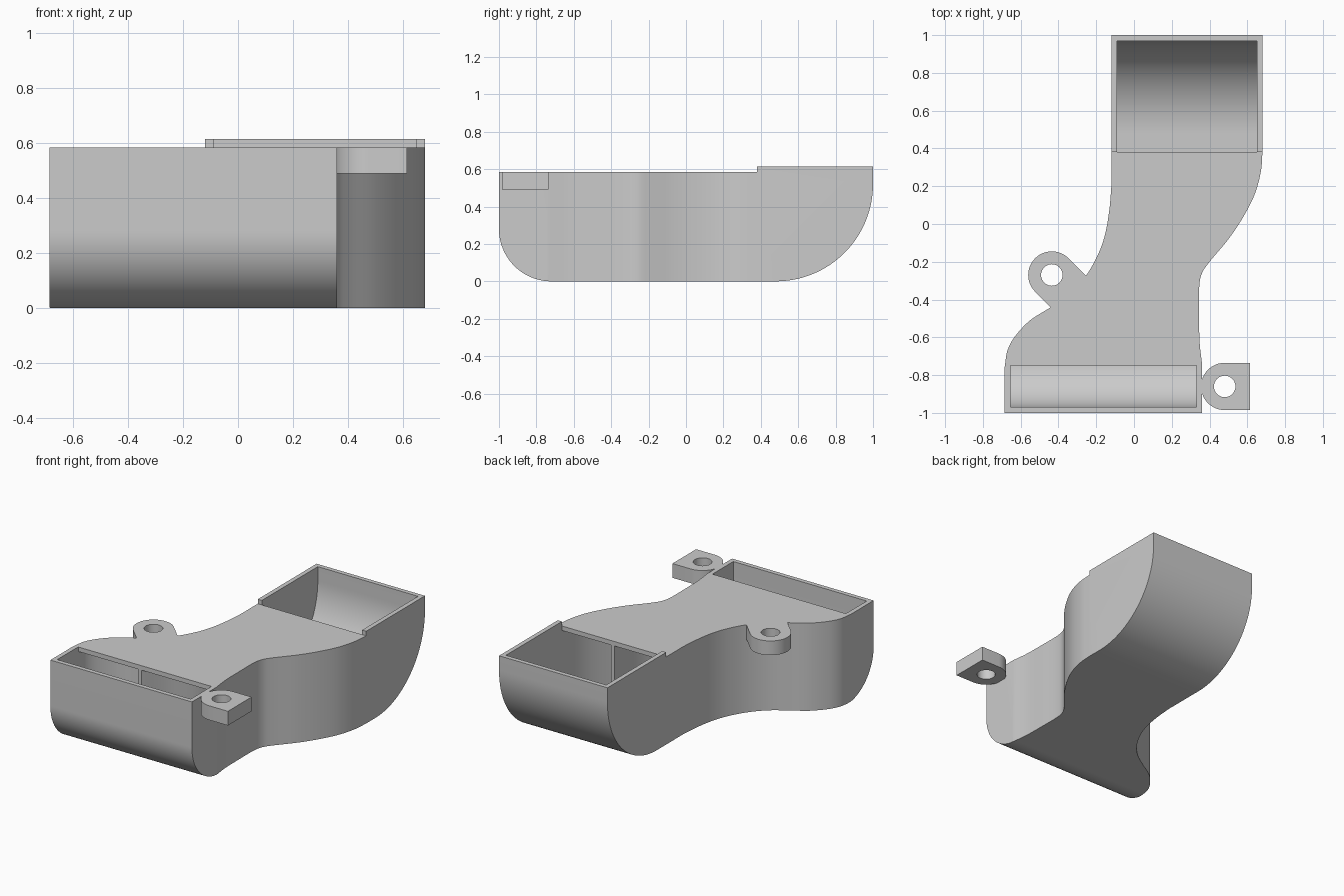
import bpy, bmesh, math
from mathutils import Vector

cube = bpy.data.objects.get("Cube")
if cube:
    bpy.data.objects.remove(cube, do_unlink=True)

WALL = 0.03
TOP, LIP = 0.585, 0.615

grey = bpy.data.materials.new("light grey plastic")
grey.use_nodes = True
colour = (0.6, 0.6, 0.6, 1)
grey.diffuse_color = colour
grey.node_tree.nodes["Principled BSDF"].inputs["Base Color"].default_value = colour


def spline(points, steps=8):
    """Smooth curve through the points."""
    p = [Vector(q) for q in points]
    p = [2 * p[0] - p[1]] + p + [2 * p[-1] - p[-2]]
    out = []
    for a, b, c, d in zip(p, p[1:], p[2:], p[3:]):
        for i in range(steps):
            t = i / steps
            out.append(0.5 * (2 * b + (c - a) * t + (2 * a - 5 * b + 4 * c - d) * t ** 2
                              + (3 * b - a - 3 * c + d) * t ** 3))
    return out + [p[-2]]


def arc(cx, cy, r, start, end, steps=32):
    angles = [math.radians(start + (end - start) * i / steps) for i in range(steps + 1)]
    return [Vector((cx + r * math.cos(a), cy + r * math.sin(a))) for a in angles]


def inset(points, d):
    """Move a counter-clockwise outline inward by d."""
    out = []
    for i, p in enumerate(points):
        e1 = (p - points[i - 1]).normalized()
        e2 = (points[(i + 1) % len(points)] - p).normalized()
        n1, n2 = Vector((-e1.y, e1.x)), Vector((-e2.y, e2.x))
        out.append(p + (n1 + n2) * d / (1 + n1.dot(n2)))
    return out


def prism(name, points, lo, hi, axis="z"):
    """Extrude an outline along z (x, y points) or x (y, z points)."""
    bm = bmesh.new()
    place = (lambda p: (p[0], p[1], lo)) if axis == "z" else (lambda p: (lo, p[0], p[1]))
    face = bm.faces.new([bm.verts.new(place(p)) for p in points])
    ext = bmesh.ops.extrude_face_region(bm, geom=[face])
    move = Vector((0, 0, hi - lo)) if axis == "z" else Vector((hi - lo, 0, 0))
    bmesh.ops.translate(bm, vec=move,
                        verts=[g for g in ext["geom"] if isinstance(g, bmesh.types.BMVert)])
    bmesh.ops.recalc_face_normals(bm, faces=bm.faces)
    mesh = bpy.data.meshes.new(name)
    bm.to_mesh(mesh)
    bm.free()
    mesh.materials.append(grey)
    obj = bpy.data.objects.new(name, mesh)
    bpy.context.collection.objects.link(obj)
    return obj


def combine(obj, other, operation):
    """Apply a boolean and discard the second object."""
    mod = obj.modifiers.new(operation, "BOOLEAN")
    mod.operation, mod.object, mod.solver = operation, other, "EXACT"
    bpy.context.view_layer.objects.active = obj
    bpy.ops.object.modifier_apply(modifier=mod.name)
    bpy.data.objects.remove(other, do_unlink=True)


def side_profile(d, tops):
    """Side section with rounded lower corners, inset by d."""
    return (arc(-0.72, 0.28, 0.28 - d, 180, 270)
            + arc(0.48, 0.52, 0.52 - d, 270, 360) + [Vector(t) for t in tops])


# Plan outline of the duct
right_wall = spline([(0.36, -0.74), (0.347, -0.62), (0.345, -0.48), (0.345, -0.34),
                     (0.358, -0.265), (0.40, -0.20), (0.50, -0.08), (0.58, 0.04),
                     (0.64, 0.16), (0.672, 0.28), (0.68, 0.38)])
left_wall = spline([(-0.12, 0.20), (-0.13, 0.08), (-0.152, -0.05), (-0.19, -0.16),
                    (-0.255, -0.275), (-0.34, -0.37), (-0.44, -0.44), (-0.55, -0.51),
                    (-0.63, -0.595), (-0.67, -0.67), (-0.685, -0.76)])
outline = ([Vector((0.36, -1))] + right_wall + [Vector((0.68, 1)), Vector((-0.12, 1))]
           + left_wall + [Vector((-0.685, -1))])

# Outer shell with raised rear rim
body = prism("duct_body", outline, -0.1, 0.8)
combine(body, prism("outer_section", side_profile(
    0, [(1, LIP), (0.38, LIP), (0.38, TOP), (-1, TOP)]), -1, 1, "x"), "INTERSECT")

# Mounting ears with screw holes
for name, cx, cy, heading, length in (("left_rear_ear", -0.435, -0.27, -45, 0.16),
                                      ("front_ear", 0.48, -0.86, 0, 0.135)):
    r = 0.125
    ahead = Vector((math.cos(math.radians(heading)), math.sin(math.radians(heading)))) * length
    curve = arc(cx, cy, r, heading + 90, heading + 270)
    ear = prism(name, curve + [curve[-1] + ahead, curve[0] + ahead], 0.49, TOP)
    combine(ear, prism("screw_hole", arc(cx, cy, 0.057, 0, 360)[:-1], 0.4, 0.7), "DIFFERENCE")
    combine(body, ear, "UNION")

# Hollow passage, open at the front slot and the rear mouth
cavity = prism("passage", inset(outline, WALL), -0.1, 0.8)
ceiling = TOP - WALL
combine(cavity, prism("inner_section", side_profile(
    WALL, [(1 - WALL, 0.7), (0.38, 0.7), (0.38, ceiling), (-0.75, ceiling),
           (-0.75, 0.7), (WALL - 1, 0.7)]), -1, 1, "x"), "INTERSECT")
combine(body, cavity, "DIFFERENCE")

# Guide vane down the middle of the passage
path = spline([(-0.20, -0.75), (-0.12, -0.60), (0.0, -0.42), (0.06, -0.25),
               (0.14, -0.05), (0.23, 0.15), (0.275, 0.38)])
half = Vector((0.012, 0))
vane = prism("guide_vane", [p + half for p in path] + [p - half for p in reversed(path)],
             0.012, 0.57)

for obj in (body, vane):
    bpy.ops.object.select_all(action="DESELECT")
    obj.select_set(True)
    bpy.context.view_layer.objects.active = obj
    bpy.ops.object.shade_smooth_by_angle(angle=math.radians(25))
